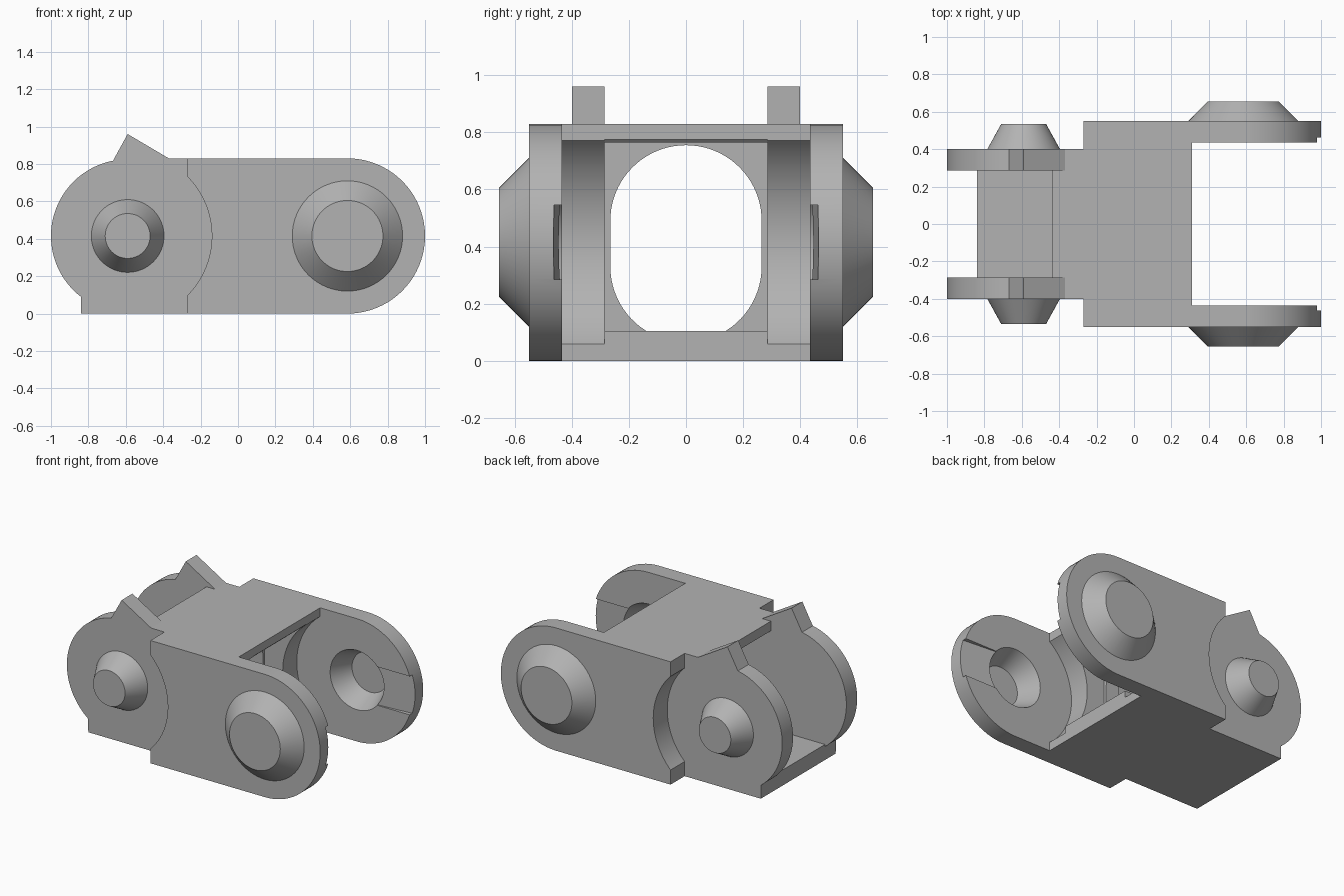
import bpy, bmesh
from math import sin, cos, radians, asin, degrees
from mathutils import Vector

if "Cube" in bpy.data.objects:
    bpy.data.objects.remove(bpy.data.objects["Cube"], do_unlink=True)

grey = bpy.data.materials.new("plain grey")
grey.use_nodes = True
grey.diffuse_color = (0.45, 0.45, 0.45, 1)
grey.node_tree.nodes["Principled BSDF"].inputs["Base Color"].default_value = (0.45, 0.45, 0.45, 1)

MID = 0.415            # height of both hinge axes
PIN, SOCKET = -0.59, 0.585
TOP, CLEAR = 0.83, 0.45
LEFT, RIGHT = -0.27, 0.31


def arc(cx, cz, r, a0, a1, n=40):
    angles = [radians(a0 + (a1 - a0) * i / n) for i in range(n + 1)]
    return [(cx + r * cos(a), cz + r * sin(a)) for a in angles]


def finish(name, bm):
    bmesh.ops.recalc_face_normals(bm, faces=bm.faces)
    mesh = bpy.data.meshes.new(name)
    bm.to_mesh(mesh)
    bm.free()
    mesh.materials.append(grey)
    ob = bpy.data.objects.new(name, mesh)
    bpy.context.scene.collection.objects.link(ob)
    return ob


def prism(name, outline, start, end, axis="y"):
    """Extrude an outline along y (points are x, z) or along x (points are y, z)."""
    place = (lambda p, d: (p[0], d, p[1])) if axis == "y" else (lambda p, d: (d, p[0], p[1]))
    bm = bmesh.new()
    face = bm.faces.new([bm.verts.new(place(p, start)) for p in outline])
    geo = bmesh.ops.extrude_face_region(bm, geom=[face])["geom"]
    shift = Vector(place((0, 0), end - start))
    bmesh.ops.translate(bm, vec=shift, verts=[v for v in geo if isinstance(v, bmesh.types.BMVert)])
    return finish(name, bm)


def cone(name, cx, y0, r0, y1, r1, n=64):
    bm = bmesh.new()
    rings = [[bm.verts.new((x, y, z)) for x, z in arc(cx, MID, r, 0, 360, n)[:-1]]
             for y, r in ((y0, r0), (y1, r1))]
    for ring in rings:
        bm.faces.new(ring)
    for i in range(n):
        j = (i + 1) % n
        bm.faces.new((rings[0][i], rings[0][j], rings[1][j], rings[1][i]))
    return finish(name, bm)


def combine(ob, other, operation):
    mod = ob.modifiers.new("combine", "BOOLEAN")
    mod.operation, mod.object, mod.solver = operation, other, "EXACT"
    graph = bpy.context.evaluated_depsgraph_get()
    mesh = bpy.data.meshes.new_from_object(ob.evaluated_get(graph))
    ob.modifiers.clear()
    ob.data = mesh
    bpy.data.objects.remove(other, do_unlink=True)


# Shared profile edges
bite = degrees(asin((CLEAR ** 2 - (LEFT - PIN) ** 2) ** 0.5 / CLEAR))
left_edge = [(LEFT, TOP)] + arc(PIN, MID, CLEAR, bite, -bite) + [(LEFT, 0)]
hollow = degrees(asin((CLEAR ** 2 - (SOCKET - RIGHT) ** 2) ** 0.5 / CLEAR))
right_edge = [(RIGHT, 0)] + arc(SOCKET, MID, CLEAR, 180 + hollow, 180 - hollow) + [(RIGHT, TOP)]
round_end = arc(SOCKET, MID, MID, -90, 90)
tooth_edge = [(-0.37, TOP), (-0.59, 0.96)] + arc(PIN, MID, 0.41, 101, 232.4) + [(-0.84, 0)]

parts = []
for side, s in (("left", 1), ("right", -1)):
    # Outer arm with its boss, tapered socket and lead-in ramp
    arm = prism(side + "_outer_arm", left_edge + round_end, s * 0.435, s * 0.55)
    combine(arm, cone("boss", SOCKET, s * 0.54, 0.305, s * 0.655, 0.19), "UNION")
    combine(arm, cone("socket", SOCKET, s * 0.425, 0.205, s * 0.575, 0.135), "DIFFERENCE")
    ramp = prism("ramp", [(0.65, s * 0.43), (1.05, s * 0.43), (1.05, s * 0.468), (0.65, s * 0.435)], 0.285, 0.545)
    for v in ramp.data.vertices:
        v.co.y, v.co.z = v.co.z, v.co.y
    ramp.data.flip_normals()
    combine(arm, ramp, "DIFFERENCE")
    # Spacer, toothed hinge plate and pin
    spacer = prism(side + "_spacer", left_edge + right_edge, s * 0.4, s * 0.435)
    plate = prism(side + "_hinge_plate", tooth_edge + right_edge, s * 0.285, s * 0.4)
    pin = cone(side + "_pin", PIN, s * 0.39, 0.2, s * 0.535, 0.12)
    parts += [arm, spacer, plate, pin]

# Roof with a trimmed lower lip, and floor
parts.append(prism("roof", [(-0.435, TOP), (-0.435, 0.765), (0.30, 0.765), (RIGHT, 0.775), (RIGHT, TOP)], -0.285, 0.285))
parts.append(prism("floor", [(-0.84, 0), (RIGHT, 0), (RIGHT, 0.105), (-0.84, 0.105)], -0.285, 0.285))

# Cross wall with a tall rounded opening
foot = -degrees(asin((0.33 - 0.105) / 0.265))
opening = arc(0, 0.33, 0.265, foot, 0, 12) + arc(0, 0.49, 0.265, 0, 180) + arc(0, 0.33, 0.265, 180, 180 - foot, 12)
wall_outline = [(0.285, 0.105)] + opening + [(-0.285, 0.105), (-0.285, 0.765), (0.285, 0.765)]
parts.append(prism("cross_wall", wall_outline, -0.1, 0, "x"))

bpy.ops.object.select_all(action="DESELECT")
for ob in parts:
    ob.select_set(True)
bpy.context.view_layer.objects.active = parts[0]
bpy.ops.object.shade_smooth_by_angle(angle=radians(25))
